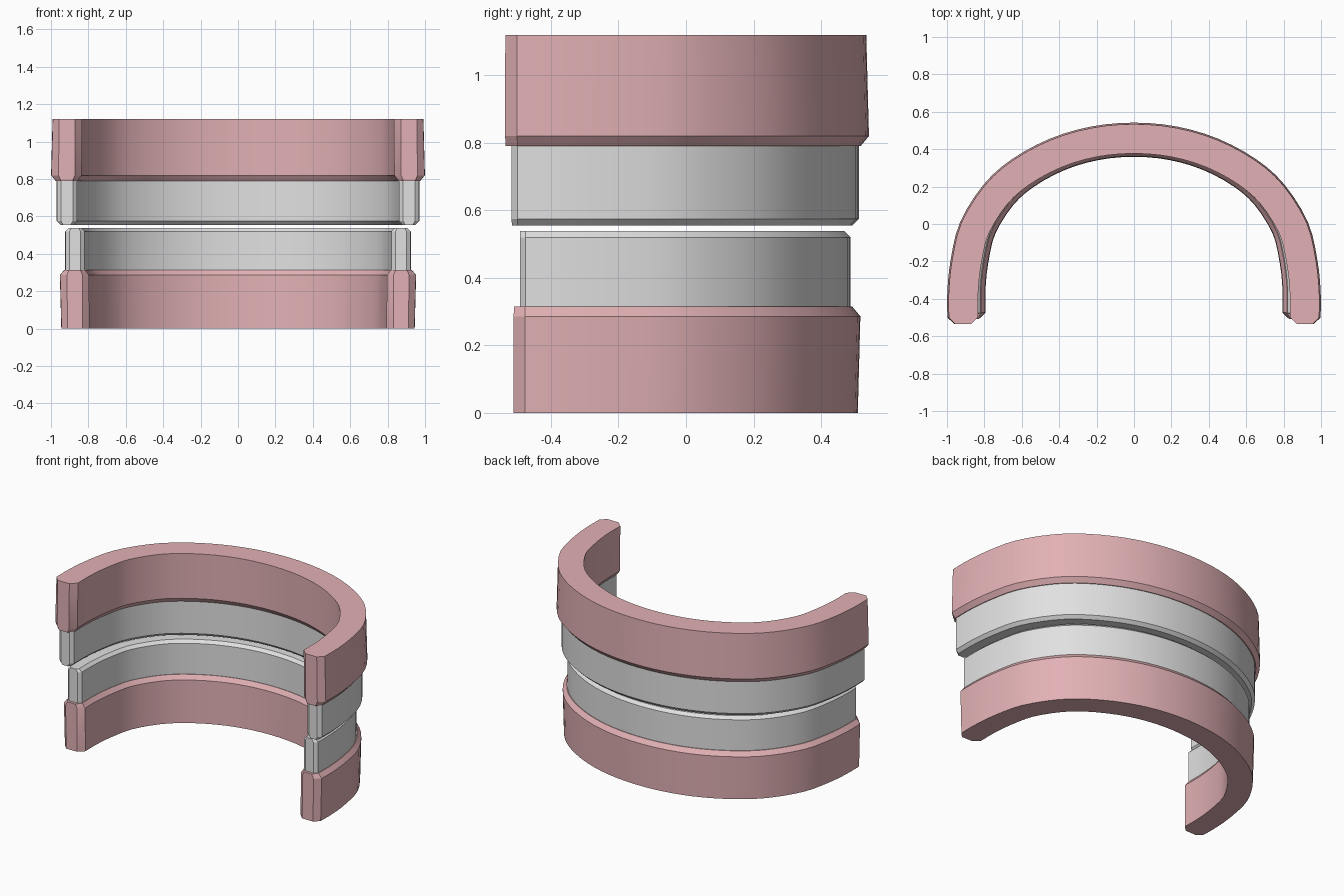
import bpy, bmesh, math
from mathutils import Vector

if "Cube" in bpy.data.objects:
    bpy.data.objects.remove(bpy.data.objects["Cube"])

def material(name, rgb):
    m = bpy.data.materials.new(name)
    m.diffuse_color = (*rgb, 1)
    m.use_nodes = True
    m.node_tree.nodes["Principled BSDF"].inputs["Base Color"].default_value = m.diffuse_color
    return m

PINK = material("gum pink", (0.76, 0.44, 0.46))
WHITE = material("tooth white", (0.75, 0.75, 0.75))

# Right half of the outer arch line, from the open end to the middle of the back
HALF = [(0.998, -0.50), (0.998, -0.36), (0.98, -0.19), (0.93, 0.01), (0.805, 0.21),
        (0.655, 0.345), (0.45, 0.456), (0.23, 0.521), (0, 0.542)]

def arch_line(steps=3):
    pts = [Vector(p) for p in HALF] + [Vector((-x, y)) for x, y in HALF[-2::-1]]
    ext = [2 * pts[0] - pts[1]] + pts + [2 * pts[-1] - pts[-2]]
    out = []
    for i in range(1, len(ext) - 2):
        a, b, c, d = ext[i - 1:i + 3]
        for s in range(steps):
            t = s / steps
            out.append(0.5 * (2 * b + (c - a) * t + (2 * a - 5 * b + 4 * c - d) * t * t
                              + (3 * b - a - 3 * c + d) * t ** 3))
    return out + [pts[-1]]

LINE = arch_line()

def strip(name, section, mat, cham, nose, to_z, scale):
    """Sweep a (inset, height) section along the arch, with chamfered ends."""
    dmin, dmax = min(p[0] for p in section), max(p[0] for p in section)
    rings = []
    for i, p in enumerate(LINE):
        t = (LINE[min(i + 1, len(LINE) - 1)] - LINE[max(i - 1, 0)]).normalized()
        n = Vector((-t.y, t.x))            # points inwards
        ring = [(p + n * d, h) for d, h in section]
        rings.append(ring)
        if i in (0, len(LINE) - 1):        # narrowed end ring
            k = (dmax - dmin - 2 * cham) / (dmax - dmin)
            end = [(p + n * (dmin + cham + (d - dmin) * k) - Vector((0, nose)), h)
                   for d, h in section]
            rings.insert(0 if i == 0 else len(rings), end)
    bm = bmesh.new()
    vs = [[bm.verts.new((q.x * scale, q.y * scale, to_z(h))) for q, h in r] for r in rings]
    m = len(section)
    for a, b in zip(vs, vs[1:]):
        for j in range(m):
            bm.faces.new((a[j], a[(j + 1) % m], b[(j + 1) % m], b[j]))
    bm.faces.new(vs[0])
    bm.faces.new(vs[-1][::-1])
    bmesh.ops.recalc_face_normals(bm, faces=bm.faces)
    me = bpy.data.meshes.new(name)
    bm.to_mesh(me)
    bm.free()
    me.materials.append(mat)
    ob = bpy.data.objects.new(name, me)
    bpy.context.collection.objects.link(ob)
    bpy.context.view_layer.objects.active = ob
    ob.select_set(True)
    bpy.ops.object.shade_smooth_by_angle(angle=math.radians(25))
    ob.select_set(False)

# Sections: inset from the outer line, distance from the flat base of the gum
GUM = [(0.008, 0), (0, 0.30), (0.025, 0.33), (0.14, 0.33), (0.162, 0.30), (0.165, 0)]
TEETH = [(0.03, 0.32), (0.03, 0.545), (0.05, 0.565), (0.117, 0.565), (0.137, 0.545), (0.137, 0.32)]

# The lower jaw is the upper one, flipped and slightly smaller
JAWS = {"upper": (lambda h: 1.12 - h, 1.0), "lower": (lambda h: h * 0.953, 0.953)}
for jaw, (to_z, scale) in JAWS.items():
    strip(jaw + "_gum", GUM, PINK, 0.038, 0.036, to_z, scale)
    strip(jaw + "_teeth", TEETH, WHITE, 0.022, 0.017, to_z, scale)
